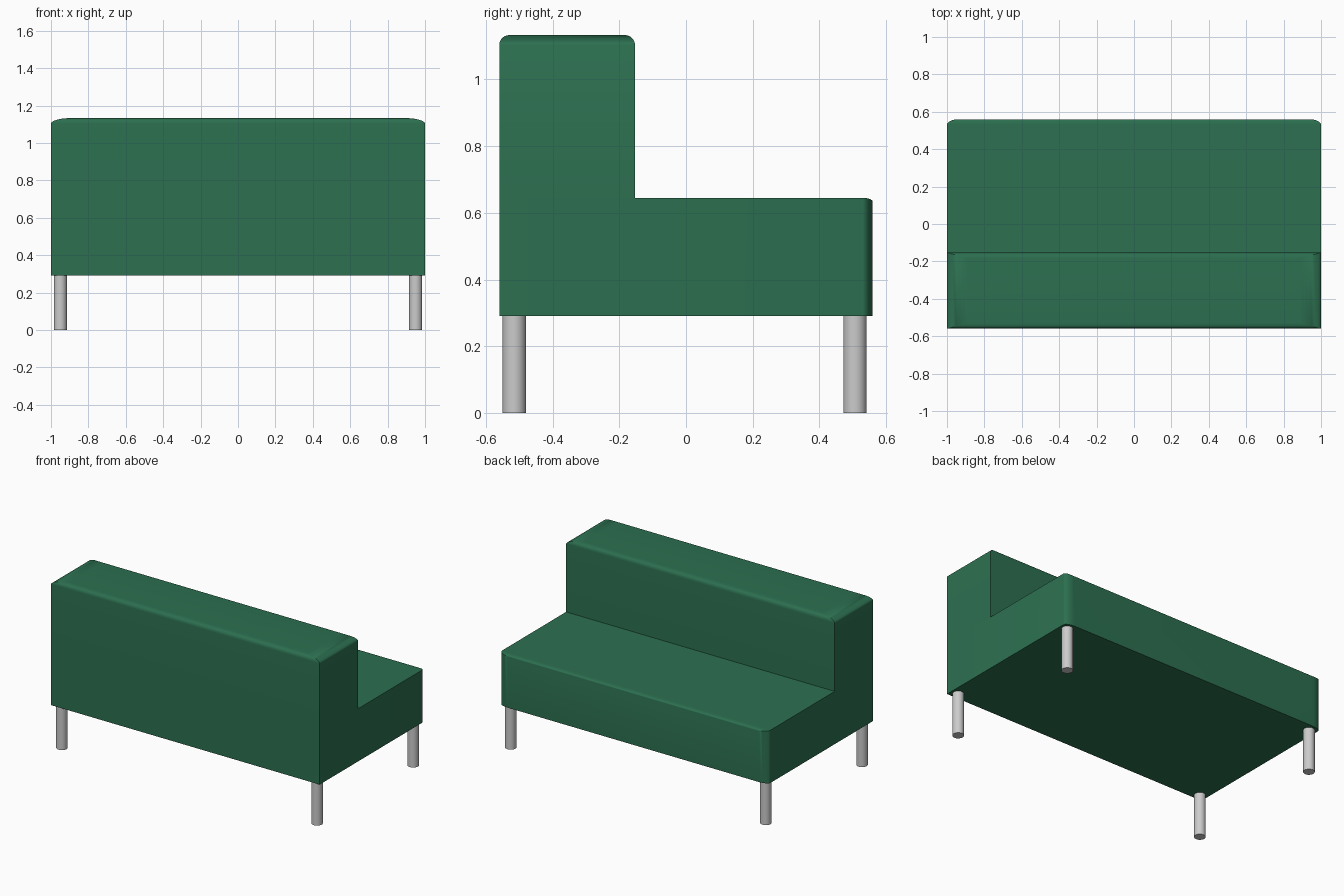
import bpy, bmesh, math
from mathutils import Vector

if "Cube" in bpy.data.objects:
    bpy.data.objects.remove(bpy.data.objects["Cube"])


def material(name, color):
    m = bpy.data.materials.new(name)
    m.diffuse_color = color
    m.use_nodes = True
    m.node_tree.nodes["Principled BSDF"].inputs["Base Color"].default_value = m.diffuse_color
    return m


GREEN = material("green_fabric", (0.025, 0.16, 0.08, 1))


def cushion(name, lo, hi, radii, rounded):
    """Box whose chosen edges get an elliptical rounding of the given x, y, z radii."""
    lo, hi, radii = Vector(lo), Vector(hi), Vector(radii)
    size, mid = hi - lo, (hi + lo) / 2
    bm = bmesh.new()
    bmesh.ops.create_cube(bm, size=1)
    edges = [e for e in bm.edges if rounded(*[v.co for v in e.verts])]
    # bevel in a space where all radii equal 1, then scale back
    for v in bm.verts:
        v.co = Vector([v.co[i] * size[i] / radii[i] for i in range(3)])
    bmesh.ops.bevel(bm, geom=edges, offset=1, offset_type='OFFSET', segments=8,
                    profile=0.5, affect='EDGES', clamp_overlap=True)
    for v in bm.verts:
        v.co = Vector([v.co[i] * radii[i] + mid[i] for i in range(3)])
    bmesh.ops.recalc_face_normals(bm, faces=bm.faces)
    return finish(name, bm, GREEN)


def finish(name, bm, mat=None):
    mesh = bpy.data.meshes.new(name)
    bm.to_mesh(mesh)
    bm.free()
    ob = bpy.data.objects.new(name, mesh)
    bpy.context.collection.objects.link(ob)
    if mat:
        mesh.materials.append(mat)
    bpy.ops.object.select_all(action='DESELECT')
    ob.select_set(True)
    bpy.context.view_layer.objects.active = ob
    bpy.ops.object.shade_smooth_by_angle(angle=math.radians(30))
    return ob


# seat: rounded along the top and both sides of the +y face
cushion("seat", (-1, -0.56, 0.29), (1, 0.56, 0.645), (0.065, 0.03, 0.012),
        lambda a, b: a.y > 0 and b.y > 0 and (a.z > 0 or b.z > 0)
        )

# backrest: rounded around the top face
cushion("backrest", (-1, -0.56, 0.645), (1, -0.153, 1.133), (0.11, 0.03, 0.03),
        lambda a, b: a.z > 0 and b.z > 0)

# four round legs
for side, x in (("left", -0.95), ("right", 0.95)):
    for end, y in (("front", -0.515), ("back", 0.507)):
        bm = bmesh.new()
        bmesh.ops.create_cone(bm, cap_ends=True, segments=32,
                              radius1=0.035, radius2=0.035, depth=0.29)
        bmesh.ops.translate(bm, verts=bm.verts, vec=(x, y, 0.145))
        finish(f"{end}_{side}_leg", bm)
